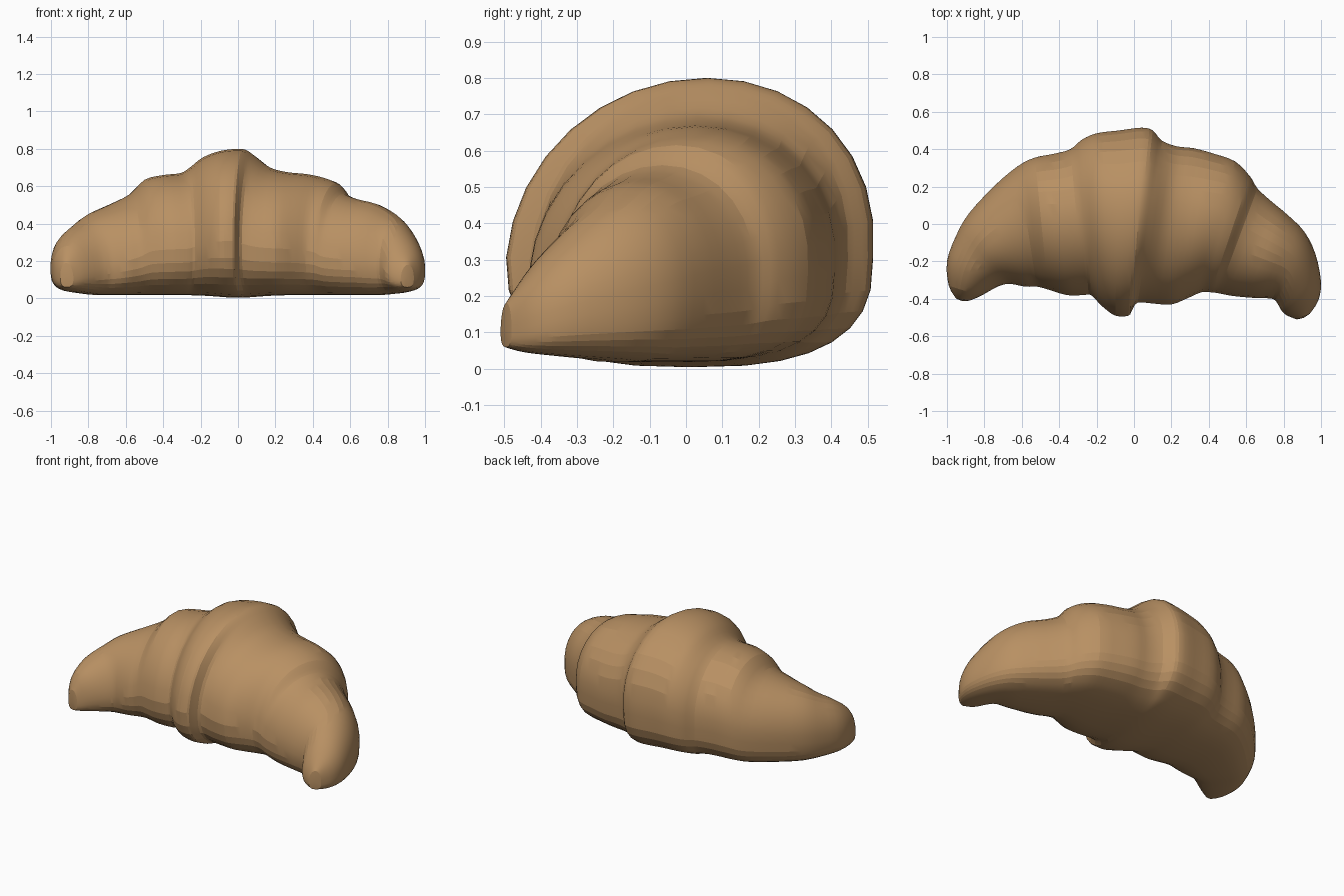
import bpy, bmesh, math

if "Cube" in bpy.data.objects:
    bpy.data.objects.remove(bpy.data.objects["Cube"])

# Slices along the roll: front x, front y, back x, back y, top z
SLICES = [
    (-.88, -.41, -.95, -.40, .19), (-.82, -.385, -.99, -.33, .28),
    (-.74, -.34, -1.0, -.20, .355), (-.70, -.325, -.95, -.06, .405),
    (-.66, -.32, -.88, .06, .455), (-.58, -.335, -.74, .21, .51),
    (-.52, -.335, -.62, .31, .56), (-.46, -.35, -.53, .355, .635),
    (-.36, -.38, -.43, .375, .66), (-.27, -.38, -.34, .40, .67),
    (-.23, -.38, -.28, .45, .70), (-.17, -.44, -.20, .485, .755),
    (-.10, -.49, -.08, .50, .79), (-.03, -.49, .04, .515, .80),
    (-.01, -.46, .10, .50, .79), (.02, -.42, .15, .445, .76),
    (.10, -.425, .23, .415, .70), (.20, -.43, .32, .405, .675),
    (.29, -.395, .43, .375, .665), (.36, -.365, .54, .335, .645),
    (.41, -.365, .62, .255, .615), (.45, -.37, .66, .19, .56),
    (.53, -.385, .73, .125, .53), (.64, -.395, .82, .05, .505),
    (.74, -.40, .91, -.04, .45), (.77, -.43, .97, -.16, .39),
    (.79, -.465, 1.0, -.31, .31), (.82, -.49, .985, -.41, .24),
    (.87, -.51, .94, -.48, .18),
]
SIDES, STEPS = 32, 3


def spline(a, b, c, d, t):
    return tuple(.5 * (2*q + (r-p)*t + (2*p-5*q+4*r-s)*t*t + (3*q-p-3*r+s)*t**3)
                 for p, q, r, s in zip(a, b, c, d))


def power(v, n):
    return math.copysign(abs(v) ** (2 / n), v)


def ring(s):
    """Domed top leaning back, flattened base, upright from front to back."""
    fx, fy, bx, by, top = s
    width = math.hypot(bx - fx, by - fy)
    base = .018 + .05 * max(0, 1 - width / .45)
    base -= .014 * math.exp(-((fx + bx) / .3) ** 2)
    mid = base + (top - base) * .38
    pts = []
    for i in range(SIDES):
        a = 2 * math.pi * i / SIDES
        n = 2.05 if math.sin(a) >= 0 else 2.7
        u, v = power(math.cos(a), n), power(math.sin(a), n)
        z = mid + v * ((top - mid) if v > 0 else (mid - base))
        k = .5 + .5 * u + .045 * max(v, 0)
        k = min(k, 1)
        pts.append((fx + (bx - fx) * k, fy + (by - fy) * k, z))
    return pts


# Interpolated slices
rows = []
last = len(SLICES) - 1
for i in range(last):
    ctrl = [SLICES[min(max(i + j, 0), last)] for j in (-1, 0, 1, 2)]
    rows += [spline(*ctrl, t / STEPS) for t in range(STEPS)]
rows.append(SLICES[-1])

# Rolled dough body
bm = bmesh.new()
loops = [[bm.verts.new(p) for p in ring(s)] for s in rows]
for a, b in zip(loops, loops[1:]):
    for i in range(SIDES):
        j = (i + 1) % SIDES
        bm.faces.new((a[i], a[j], b[j], b[i]))

# Rounded tips
for loop in (loops[0], loops[-1]):
    c = sum((v.co for v in loop), loop[0].co * 0) / SIDES
    c.y -= .008
    tip = bm.verts.new(c)
    for i in range(SIDES):
        bm.faces.new((loop[i], loop[(i + 1) % SIDES], tip))
bmesh.ops.recalc_face_normals(bm, faces=bm.faces)

mesh = bpy.data.meshes.new("croissant")
bm.to_mesh(mesh)
bm.free()
croissant = bpy.data.objects.new("croissant", mesh)
bpy.context.collection.objects.link(croissant)

# Single crust colour
crust = bpy.data.materials.new("baked crust")
crust.diffuse_color = (.48, .28, .125, 1)
crust.use_nodes = True
crust.node_tree.nodes["Principled BSDF"].inputs["Base Color"].default_value = crust.diffuse_color
mesh.materials.append(crust)

bpy.context.view_layer.objects.active = croissant
croissant.select_set(True)
bpy.ops.object.shade_smooth_by_angle(angle=math.radians(12))
